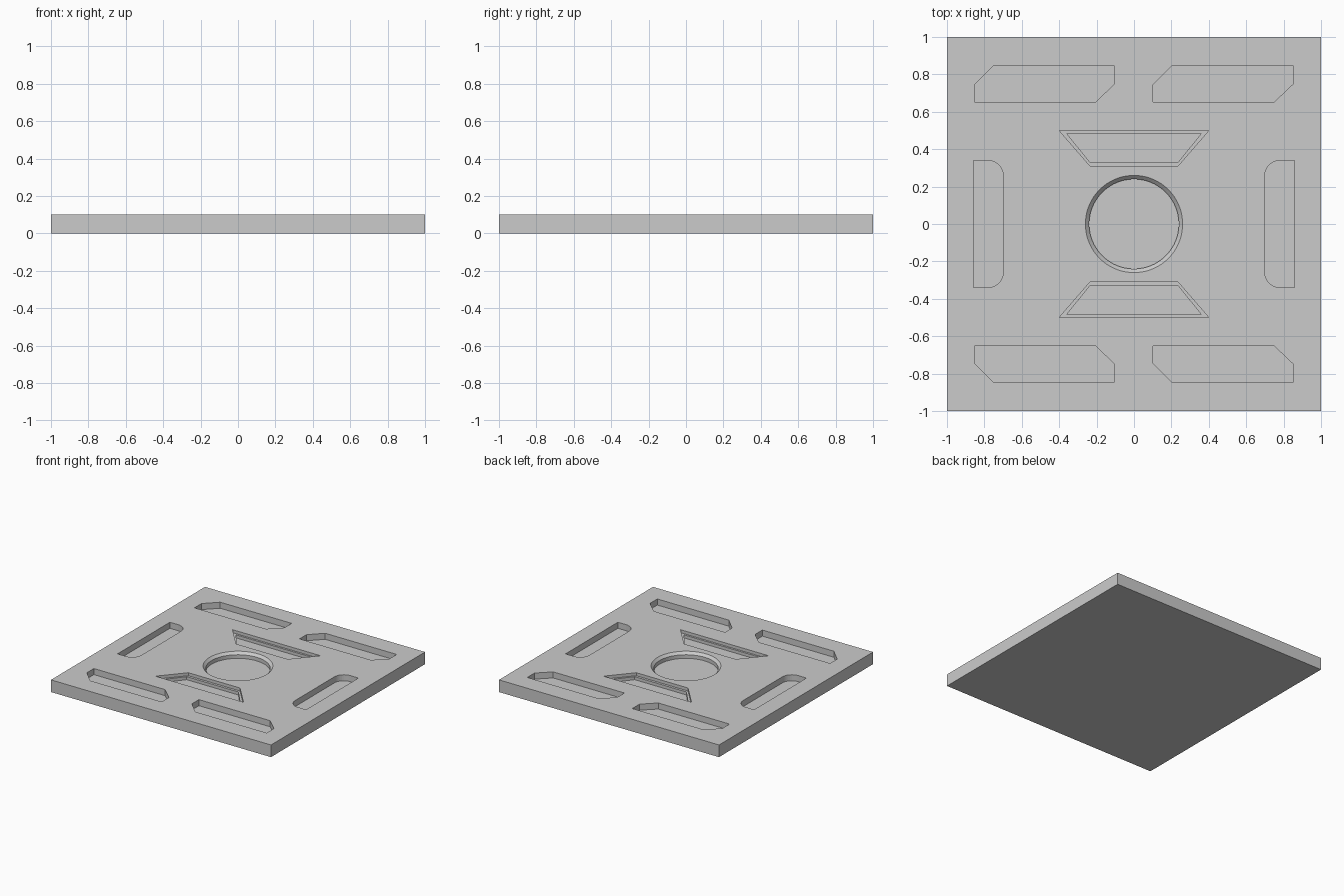
import bpy, bmesh
from math import cos, sin, pi

if "Cube" in bpy.data.objects:
    bpy.data.objects.remove(bpy.data.objects["Cube"])

TOP = 0.1


def prism(name, pts, z0, z1, pts_top=None):
    """Solid between a bottom outline and a top outline."""
    bm = bmesh.new()
    lo = [bm.verts.new((x, y, z0)) for x, y in pts]
    hi = [bm.verts.new((x, y, z1)) for x, y in (pts_top or pts)]
    bm.faces.new(lo)
    bm.faces.new(hi)
    n = len(pts)
    for i in range(n):
        j = (i + 1) % n
        bm.faces.new((lo[i], lo[j], hi[j], hi[i]))
    bmesh.ops.recalc_face_normals(bm, faces=bm.faces)
    me = bpy.data.meshes.new(name)
    bm.to_mesh(me)
    bm.free()
    ob = bpy.data.objects.new(name, me)
    bpy.context.collection.objects.link(ob)
    return ob


def arc(cx, cy, r, a0, a1, n):
    return [(cx + r * cos(a0 + (a1 - a0) * i / n),
             cy + r * sin(a0 + (a1 - a0) * i / n)) for i in range(n + 1)]


# Square floor plate
floor_plate = prism("floor_plate", [(-1, -1), (1, -1), (1, 1), (-1, 1)], 0, TOP)


def cut(name, pts, depth, **kw):
    """Sink a recess into the plate."""
    cutter = prism(name, pts, TOP - depth, kw.get("z1", TOP + 0.1), kw.get("pts_top"))
    cutter.hide_render = True
    mod = floor_plate.modifiers.new(name, "BOOLEAN")
    mod.operation, mod.solver, mod.object = "DIFFERENCE", "EXACT", cutter
    bpy.context.view_layer.objects.active = floor_plate
    bpy.ops.object.modifier_apply(modifier=mod.name)
    bpy.data.objects.remove(cutter)


# Four long corner pockets with two clipped corners each
pocket = [(-0.853, 0.653), (-0.205, 0.653), (-0.103, 0.75),
          (-0.103, 0.844), (-0.753, 0.844), (-0.853, 0.744)]
for dx in (0, 0.955):
    for s in (1, -1):
        cut("corner_pocket", [(x + dx, s * y) for x, y in pocket], 0.05)

# Two side slots with rounded inner corners
slot = [(-0.857, 0.34), (-0.857, -0.34)]
slot += arc(-0.783, -0.255, 0.085, -pi / 2, 0, 8)
slot += arc(-0.783, 0.255, 0.085, 0, pi / 2, 8)
for s in (1, -1):
    cut("side_slot", [(s * x, y) for x, y in slot], 0.05)

# Two stepped trapezoid pockets
outer = [(-0.4, 0.5), (0.4, 0.5), (0.235, 0.31), (-0.235, 0.31)]
inner = [(-0.36, 0.484), (0.36, 0.484), (0.235, 0.33), (-0.235, 0.33)]
for s in (1, -1):
    cut("trapezoid_ledge", [(x, s * y) for x, y in outer], 0.025)
    cut("trapezoid_pocket", [(x, s * y) for x, y in inner], 0.05)

# Round centre well with a chamfered rim
ring = lambda r: arc(0, 0, r, 0, 2 * pi, 64)[:-1]
cut("centre_well", ring(0.24), 0.05)
cut("well_chamfer", ring(0.24), 0.02, z1=TOP + 0.02, pts_top=ring(0.28))
